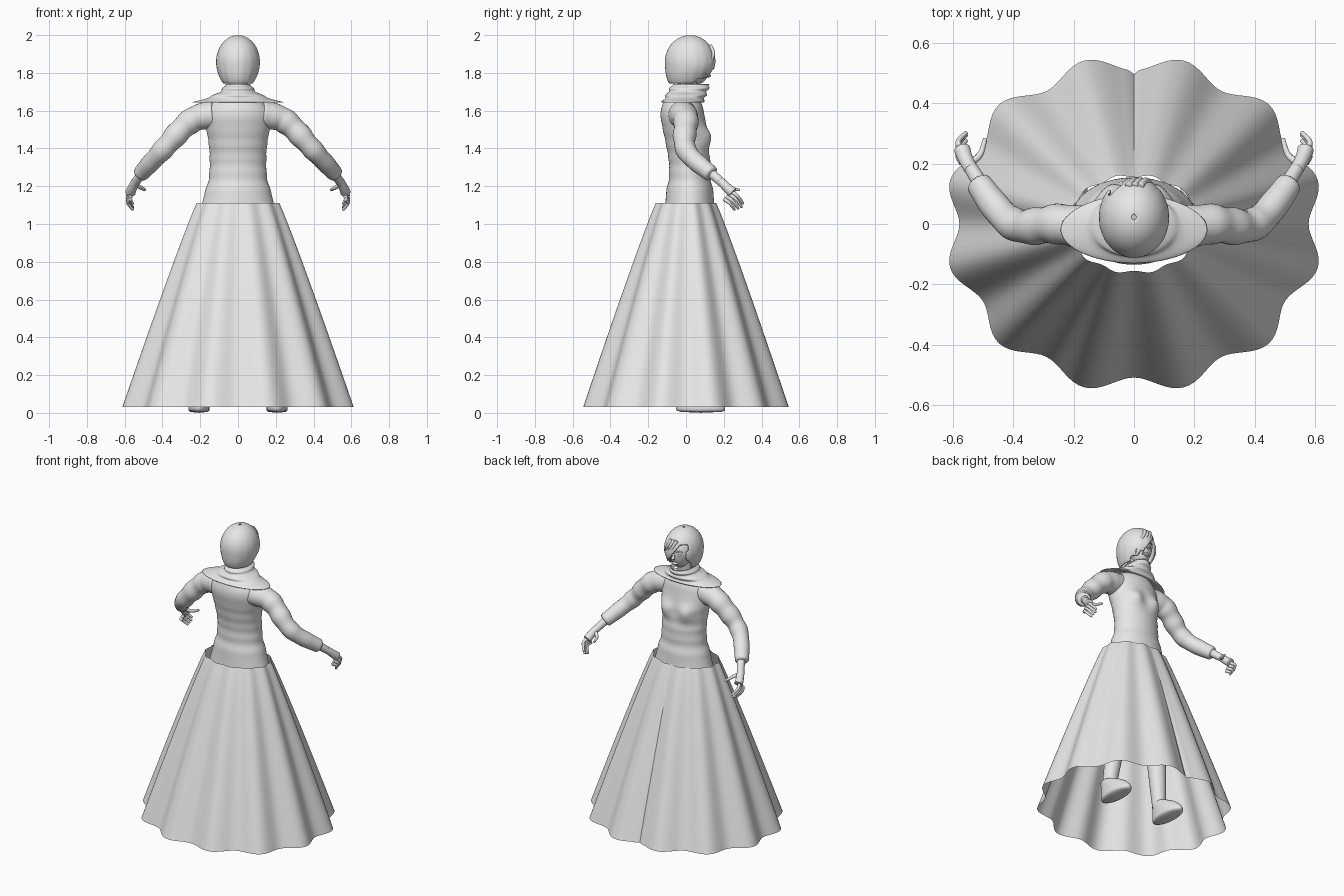
import bpy, bmesh, math
from mathutils import Vector
from mathutils.geometry import interpolate_bezier

if "Cube" in bpy.data.objects:
    bpy.data.objects.remove(bpy.data.objects["Cube"])

clay = bpy.data.materials.new("plain_grey")
clay.use_nodes = True
grey = (0.8, 0.8, 0.8, 1)
clay.diffuse_color = grey
clay.node_tree.nodes["Principled BSDF"].inputs["Base Color"].default_value = grey


def build(name, rings, caps=True, closed=True, levels=1, drop=None, thickness=0):
    """Skin a list of point rings into one smooth object."""
    bm = bmesh.new()
    rows = [[bm.verts.new(point) for point in ring] for ring in rings]
    count = len(rows[0])
    for low, high in zip(rows, rows[1:]):
        for i in range(count if closed else count - 1):
            j = (i + 1) % count
            bm.faces.new((low[i], low[j], high[j], high[i]))
    if caps:
        bm.faces.new(rows[0][::-1])
        bm.faces.new(rows[-1])
    if drop:
        unwanted = [face for face in bm.faces if drop(face.calc_center_median())]
        bmesh.ops.delete(bm, geom=unwanted, context='FACES')
    bmesh.ops.recalc_face_normals(bm, faces=bm.faces)
    for face in bm.faces:
        face.smooth = True
    mesh = bpy.data.meshes.new(name)
    bm.to_mesh(mesh)
    bm.free()
    mesh.materials.append(clay)
    part = bpy.data.objects.new(name, mesh)
    bpy.context.collection.objects.link(part)
    if thickness:
        part.modifiers.new("thickness", 'SOLIDIFY').thickness = thickness
    if levels:
        smoothing = part.modifiers.new("smoothing", 'SUBSURF')
        smoothing.levels = smoothing.render_levels = levels


def oval(x, y, z, half_width, half_depth, sides=32):
    angles = [math.tau * i / sides for i in range(sides)]
    return [Vector((x + half_width * math.cos(a), y + half_depth * math.sin(a), z)) for a in angles]


def steps(count):
    return [i / count for i in range(count + 1)]


def blend(start, end, t):
    return start + (end - start) * t


def tube(name, path, start_radius, end_radius, side=1, sides=12, folds=0.0):
    """Tapered limb along a smooth curve through the points; side mirrors it."""
    knots = [Vector((side * x, y, z)) for x, y, z in path]
    knots = [knots[0]] + knots + [knots[-1]]
    curve = []
    for before, here, there, after in zip(knots, knots[1:], knots[2:], knots[3:]):
        curve += interpolate_bezier(here, here + (there - before) / 6,
                                    there - (after - here) / 6, there, 8)[:-1]
    curve.append(knots[-1])
    last = len(curve) - 1
    rings = []
    for i, centre in enumerate(curve):
        t = i / last
        along = (curve[min(i + 1, last)] - curve[max(i - 1, 0)]).normalized()
        across = along.orthogonal() if abs(along.x) > 0.99 else along.cross(Vector((1, 0, 0)))
        across.normalize()
        up = along.cross(across)
        radius = blend(start_radius, end_radius, t)
        radius += folds * math.sin(t * 40) * math.sin(math.pi * t) ** 2
        rings.append([centre + radius * (across * math.cos(math.tau * k / sides)
                                         + up * math.sin(math.tau * k / sides))
                      for k in range(sides)])
    build(name, rings)


def ball(name, centre, size, taper=0.0):
    """Ellipsoid; taper narrows the lower half."""
    rings = []
    for t in steps(16):
        height = -math.cos(math.pi * blend(0.02, 0.98, t))
        girth = math.sqrt(1 - height * height) * (1 + taper * min(height, 0))
        rings.append(oval(centre[0], centre[1] - taper * 0.1 * min(height, 0),
                          centre[2] + size[2] * height, size[0] * girth, size[1] * girth))
    build(name, rings)


# Pleated skirt, open along a seam down the wearer's front
skirt = []
for t in steps(24):
    ring = []
    for turn in steps(192):
        angle = math.pi / 2 + math.tau * turn
        pleat = -math.cos(12 * angle) * blend(0.005, 0.026, t)
        if turn in (0, 1):
            pleat -= 0.012 * t
        flare = t ** 0.94
        ring.append(((blend(0.22, 0.605, flare) + pleat) * math.cos(angle),
                     (blend(0.16, 0.535, flare) + pleat) * math.sin(angle),
                     blend(1.11, 0.03, t)))
    skirt.append(ring)
build("skirt", skirt, caps=False, closed=False, levels=0)

# Fitted top: narrow waist, rounded shoulders, loose hem and bust
top = []
for t in steps(28):
    z = blend(0.96, 1.68, t)
    from_waist = (z - 1.33) / 0.25
    shoulder = math.sqrt(1 - (max(z - 1.5, 0) / 0.2) ** 2)
    hem = 0.01 if z < 1.2 else 0.003 * math.sin(z * 90) * max(0, 1 - from_waist ** 2)
    width = (0.15 + 0.04 * min(from_waist ** 2, 1.2) + hem) * shoulder
    depth = (0.11 + 0.013 * min(from_waist ** 2, 1.2) + hem) * shoulder ** 0.6
    lean = 0.02 - 0.04 * max(0, min(from_waist, 1))
    ring = oval(0, lean, z, width, depth)
    for point in ring:
        if point.y > 0.03:
            spread = math.hypot(abs(point.x) - 0.08, z - 1.46) / 0.05
            point.y += 0.04 * math.exp(-spread ** 2)
    top.append(ring)
build("fitted_top", top)

# Neck and draped cowl collar with rolled folds
tube("neck", [(0, -0.01, 1.6), (0, 0, 1.7), (0, 0.02, 1.8)], 0.06, 0.05)
cowl = [oval(0, -0.02, 1.66, 0.16, 0.07)]
for t in steps(20):
    roll = 0.006 * math.sin(t * 19)
    cowl.append(oval(0, blend(-0.02, 0.03, t), blend(1.64, 1.745, t),
                     blend(0.255, 0.07, 1 - (1 - t) ** 2.2) + roll,
                     blend(0.11, 0.1, t) + roll))
cowl.append(oval(0, 0.02, 1.72, 0.055, 0.08))
build("cowl_collar", cowl, caps=False)

# Head and features
ball("head", (0, 0.037, 1.85), (0.083, 0.097, 0.11), taper=0.25)
tube("nose", [(0, 0.125, 1.87), (0, 0.135, 1.84), (0, 0.143, 1.82)], 0.006, 0.012)
ball("lips", (0, 0.118, 1.785), (0.022, 0.014, 0.009))
for side, label in ((1, "left"), (-1, "right")):
    ball(label + "_eye", (side * 0.034, 0.119, 1.85), (0.016, 0.009, 0.008))
    tube(label + "_brow", [(0.015, 0.13, 1.87), (0.035, 0.124, 1.875), (0.055, 0.11, 1.87)],
         0.005, 0.003, side)


# Bobbed hair: round crown, tucked ends, open over the face
def face_opening(centre):
    if centre.y < 0.055 or centre.z > 1.925:
        return False
    return centre.z < 1.77 or -0.085 < centre.x < 0.05 - 0.7 * (centre.z - 1.78)


hair = []
for step in steps(16):
    t = math.sin(step * math.pi / 2) * 0.999
    offset = (t - 0.45) / 0.55
    girth = math.sqrt(1 - offset ** 2) if offset > 0 else 1 - 0.5 * offset ** 2
    ring = oval(0, blend(0, 0.022, min(3 * t, 1)), blend(1.74, 2, t),
                0.117 * girth, 0.135 * girth, sides=48)
    for i, point in enumerate(ring):
        strand = 1 + 0.012 * (i % 3 - 1) * (1 - t)
        point.x *= strand
        point.y *= strand
    hair.append(ring)
build("hair", hair, caps=False, drop=face_opening, thickness=0.01)
for lock in range(3):
    shift = 0.02 * lock
    tube("fringe_lock", [(shift - 0.02, 0.125, 1.945), (shift, 0.145, 1.9),
                         (shift + 0.025, 0.14 - shift / 2, 1.84),
                         (shift + 0.03, 0.115 - shift / 2, 1.775)], 0.013, 0.003)

# Sleeves, hands, legs and shoes on both sides
for side, label in ((1, "left"), (-1, "right")):
    tube(label + "_sleeve", [(0.12, -0.02, 1.58), (0.25, 0, 1.545), (0.4, 0, 1.39),
                             (0.52, 0.14, 1.26)], 0.082, 0.044, side, folds=0.006)
    tube(label + "_wrist", [(0.5, 0.12, 1.28), (0.55, 0.2, 1.21)], 0.028, 0.023, side)
    tube(label + "_palm", [(0.54, 0.18, 1.23), (0.56, 0.22, 1.19), (0.57, 0.25, 1.165)],
         0.023, 0.029, side)
    tube(label + "_thumb", [(0.545, 0.2, 1.21), (0.51, 0.23, 1.19), (0.493, 0.285, 1.18)],
         0.014, 0.007, side)
    for finger in range(4):
        y = 0.24 - 0.013 * finger
        z = y + 0.93
        reach = 0.07 - 0.006 * abs(finger - 1)
        tube(label + "_finger", [(0.568, y, z), (0.583, y + reach / 2, z - reach / 3),
                                 (0.555, y + reach, z - reach)], 0.012, 0.007, side)
    tube(label + "_leg", [(0.09, 0, 1.05), (0.15, 0.02, 0.55), (0.205, 0, 0.07)],
         0.1, 0.04, side)
    shoe = []
    for t in steps(6):
        length = blend(0.135, 0.045, t * t)
        shoe.append(oval(side * 0.207, length - 0.055, 0.15 * t, blend(0.058, 0.044, t), length))
    build(label + "_shoe", shoe)
